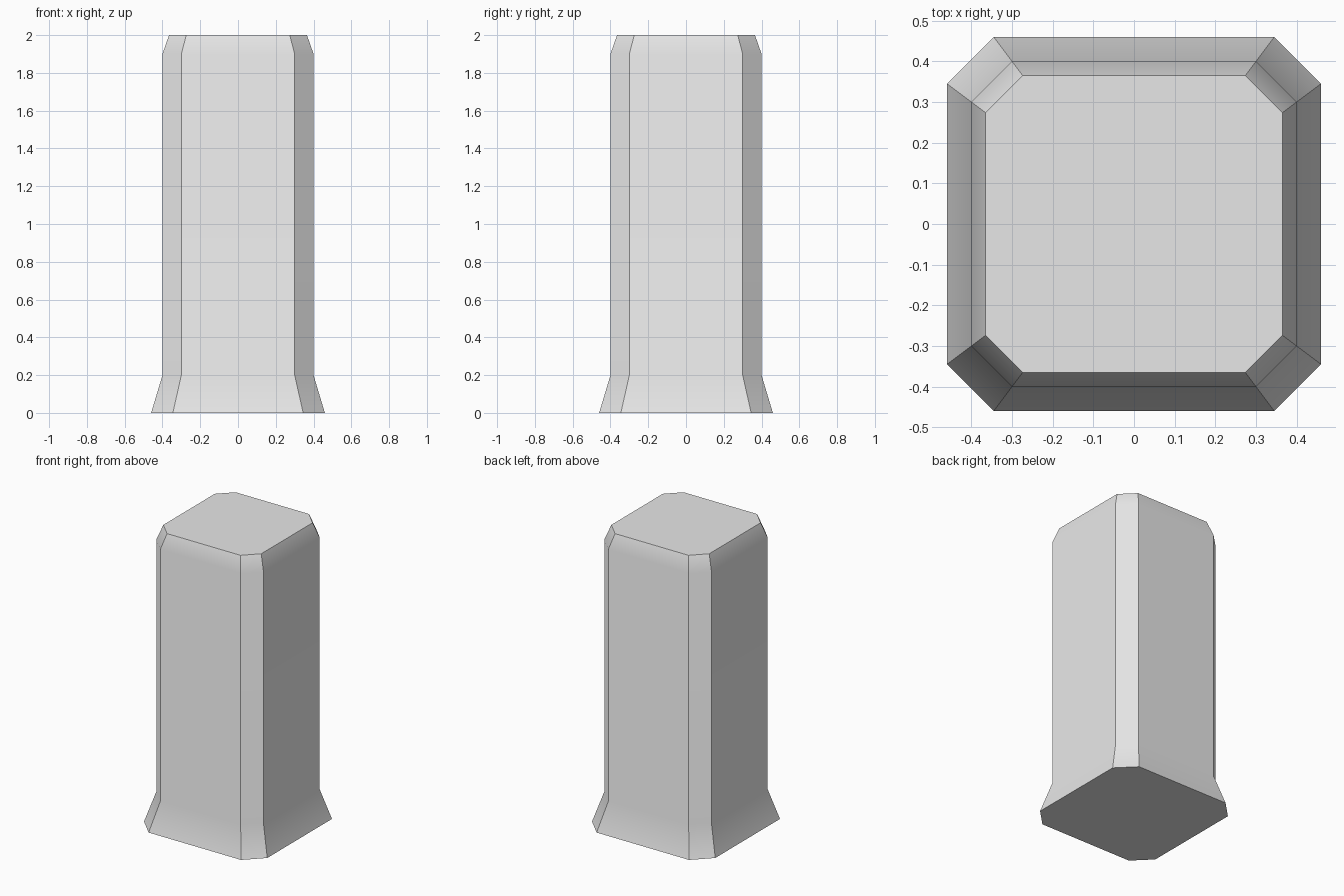
import bpy
import bmesh
import math

cube = bpy.data.objects.get("Cube")
if cube:
    bpy.data.objects.remove(cube, do_unlink=True)

# Plain grey stone
stone = bpy.data.materials.new("light_grey")
stone.use_nodes = True
GREY = (0.8, 0.8, 0.8, 1.0)
stone.diffuse_color = GREY
stone.node_tree.nodes["Principled BSDF"].inputs["Base Color"].default_value = GREY

# Chamfered square section: flat half-width and half-length of each side
HALF, SIDE = 0.4, 0.3
# Height and scale of each section: flared foot, straight shaft, tapered top
LEVELS = [(0.0, 1.15), (0.2, 1.0), (1.9, 1.0), (2.0, 0.913)]


def section(bm, z, scale):
    ring = []
    for quarter in range(4):
        a = quarter * math.pi / 2
        c, s = round(math.cos(a)), round(math.sin(a))
        for y in (-SIDE, SIDE):
            x, y = HALF * scale, y * scale
            ring.append(bm.verts.new((c * x - s * y, s * x + c * y, z)))
    return ring


# Pillar body, lofted through the sections and capped
bm = bmesh.new()
rings = [section(bm, z, scale) for z, scale in LEVELS]
for low, high in zip(rings, rings[1:]):
    for i in range(len(low)):
        j = (i + 1) % len(low)
        bm.faces.new((low[i], low[j], high[j], high[i]))
bm.faces.new(rings[0][::-1])
bm.faces.new(rings[-1])
bm.normal_update()

# Smooth up the sides, crisp at corners and caps
for face in bm.faces:
    face.smooth = True
for edge in bm.edges:
    edge.smooth = edge.calc_face_angle() < math.radians(30)

mesh = bpy.data.meshes.new("pillar")
bm.to_mesh(mesh)
bm.free()
mesh.materials.append(stone)
pillar = bpy.data.objects.new("pillar", mesh)
bpy.context.collection.objects.link(pillar)
